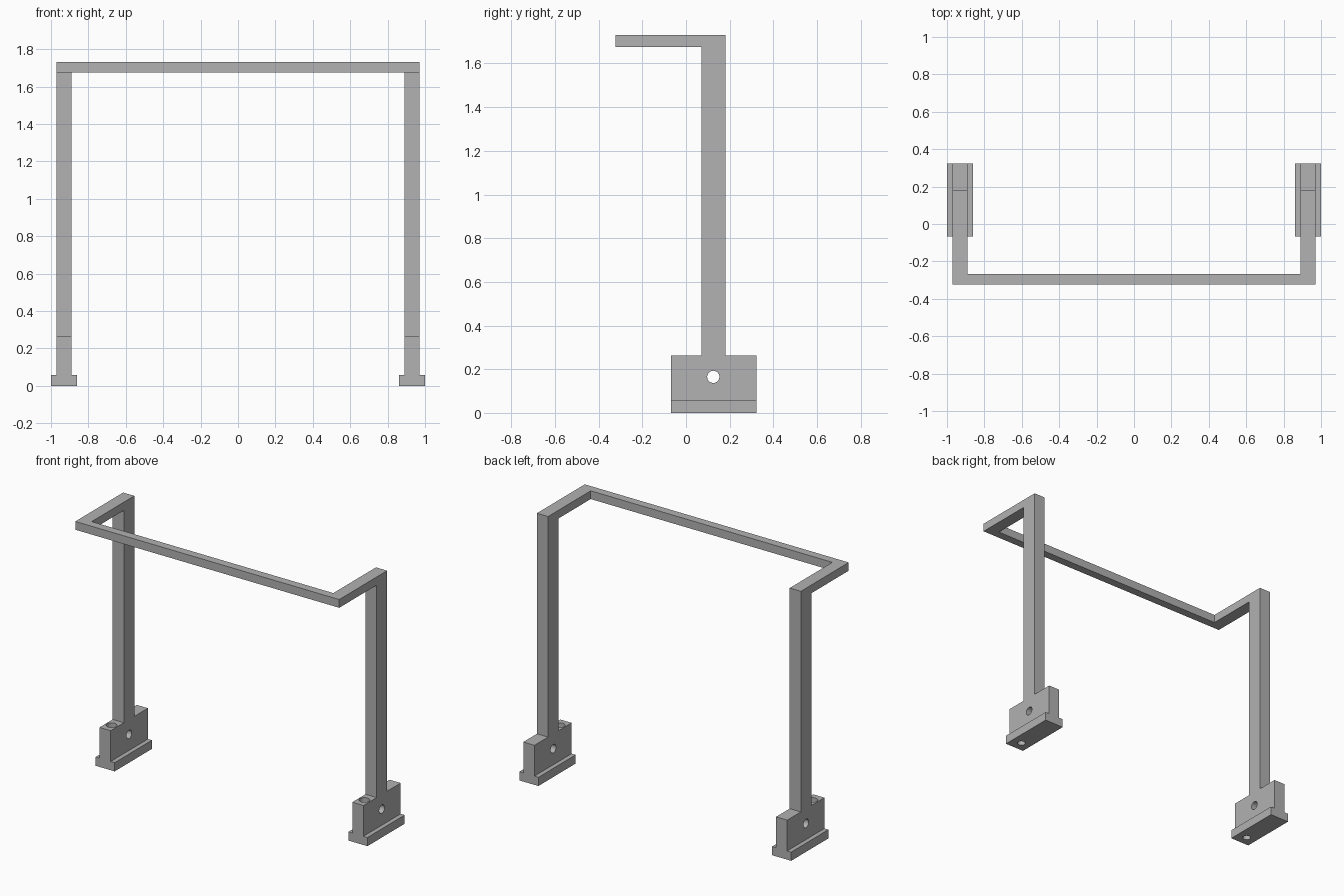
import bpy, bmesh, math
from mathutils import Matrix

cube = bpy.data.objects.get("Cube")
if cube:
    bpy.data.objects.remove(cube, do_unlink=True)

grey = bpy.data.materials.new("plain_grey")
grey.use_nodes = True
grey.diffuse_color = (0.445, 0.445, 0.445, 1)
grey.node_tree.nodes["Principled BSDF"].inputs["Base Color"].default_value = grey.diffuse_color


def finish(name, bm):
    bmesh.ops.recalc_face_normals(bm, faces=bm.faces)
    mesh = bpy.data.meshes.new(name)
    bm.to_mesh(mesh)
    bm.free()
    mesh.materials.append(grey)
    obj = bpy.data.objects.new(name, mesh)
    bpy.context.collection.objects.link(obj)
    return obj


def side_profile(name, points, x0, x1):
    """Extrude a (y, z) outline along x."""
    bm = bmesh.new()
    face = bm.faces.new([bm.verts.new((x0, y, z)) for y, z in points])
    new = bmesh.ops.extrude_face_region(bm, geom=[face])["geom"]
    verts = [v for v in new if isinstance(v, bmesh.types.BMVert)]
    bmesh.ops.translate(bm, verts=verts, vec=(x1 - x0, 0, 0))
    return finish(name, bm)


def box(name, x0, x1, y0, y1, z0, z1):
    return side_profile(name, [(y0, z0), (y1, z0), (y1, z1), (y0, z1)], x0, x1)


def drill(name, radius, depth, centre, axis):
    bm = bmesh.new()
    turn = Matrix.Rotation(math.pi / 2, 4, 'Y') if axis == 'X' else Matrix()
    bmesh.ops.create_cone(bm, cap_ends=True, segments=32, radius1=radius, radius2=radius,
                          depth=depth, matrix=Matrix.Translation(centre) @ turn)
    return finish(name, bm)


def combine(target, other, operation):
    """Apply a boolean and remove the helper."""
    other.hide_render = True
    mod = target.modifiers.new(operation.lower(), 'BOOLEAN')
    mod.operation, mod.solver, mod.object = operation, 'EXACT', other
    bpy.context.view_layer.objects.active = target
    bpy.ops.object.modifier_apply(modifier=mod.name)
    bpy.data.objects.remove(other, do_unlink=True)


FRONT, BACK, TOP = -0.323, 0.323, 1.73
BAR_BOTTOM, BLOCK_TOP, BASE_TOP = 1.675, 0.263, 0.058
BLOCK_FRONT, POST_FRONT, POST_BACK = -0.068, 0.07, 0.18

# Overhead arm, post and foot block share one side outline
outline = [(BLOCK_FRONT, 0), (BACK, 0), (BACK, BLOCK_TOP), (POST_BACK, BLOCK_TOP),
           (POST_BACK, TOP), (FRONT, TOP), (FRONT, BAR_BOTTOM), (POST_FRONT, BAR_BOTTOM),
           (POST_FRONT, BLOCK_TOP), (BLOCK_FRONT, BLOCK_TOP)]

# Front crossbar joins both sides
frame = box("support_frame", -0.97, 0.97, FRONT, -0.268, BAR_BOTTOM, TOP)

for s in (-1, 1):
    mid = s * 0.93
    leg = side_profile("leg", outline, mid - 0.041, mid + 0.041)
    # Wider base flange
    combine(leg, box("flange", mid - 0.07, mid + 0.07, BLOCK_FRONT, BACK, 0, BASE_TOP), 'UNION')
    # Cross hole, vertical bolt hole and its recessed top
    combine(leg, drill("cross_hole", 0.028, 0.4, (mid, 0.125, 0.165), 'X'), 'DIFFERENCE')
    combine(leg, drill("bolt_hole", 0.025, 0.8, (mid, 0, 0.1), 'Z'), 'DIFFERENCE')
    combine(leg, drill("bolt_recess", 0.033, 0.12, (mid, 0, BLOCK_TOP), 'Z'), 'DIFFERENCE')
    combine(frame, leg, 'UNION')

# Merge leftover coplanar faces and shade the hole walls smoothly
bm = bmesh.new()
bm.from_mesh(frame.data)
bmesh.ops.remove_doubles(bm, verts=bm.verts, dist=0.0001)
bmesh.ops.dissolve_limit(bm, angle_limit=0.01, verts=bm.verts, edges=bm.edges)
bm.to_mesh(frame.data)
bm.free()
frame.data.materials.clear()
frame.data.materials.append(grey)
for poly in frame.data.polygons:
    poly.material_index = 0

bpy.ops.object.select_all(action='DESELECT')
frame.select_set(True)
bpy.context.view_layer.objects.active = frame
bpy.ops.object.shade_smooth_by_angle(angle=math.radians(30))
